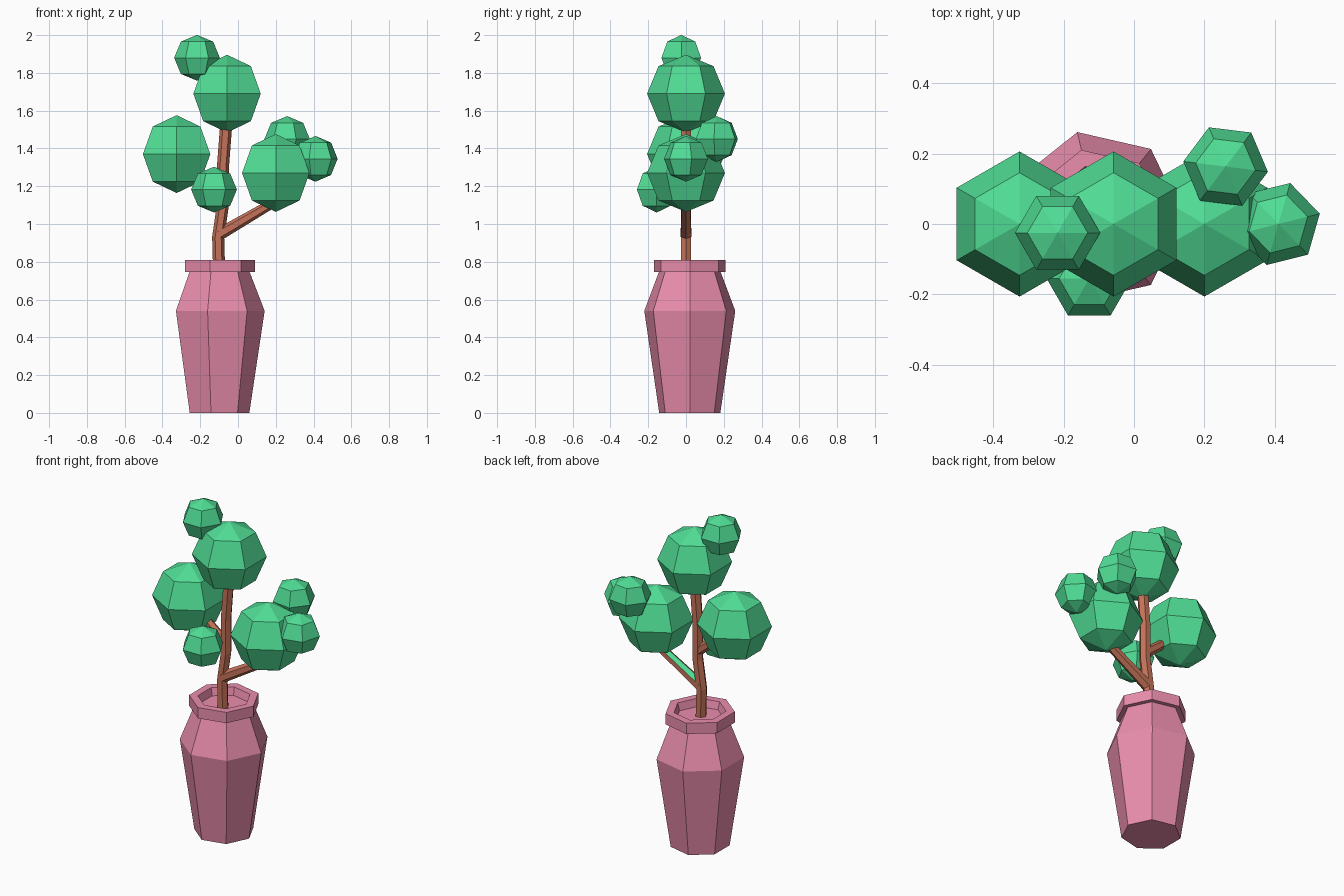
import bpy, bmesh
from math import cos, sin, pi, radians
from mathutils import Vector, Matrix

if "Cube" in bpy.data.objects:
    bpy.data.objects.remove(bpy.data.objects["Cube"])


def material(name, color):
    m = bpy.data.materials.new(name)
    m.diffuse_color = (*color, 1)
    m.use_nodes = True
    m.node_tree.nodes["Principled BSDF"].inputs["Base Color"].default_value = m.diffuse_color
    return m


PINK = material("pink_clay", (0.83, 0.27, 0.42))
GREEN = material("leaf_green", (0.08, 0.72, 0.30))
BROWN = material("bark", (0.56, 0.17, 0.10))


def finish(bm, name, *mats):
    bmesh.ops.recalc_face_normals(bm, faces=bm.faces)
    mesh = bpy.data.meshes.new(name)
    bm.to_mesh(mesh)
    bm.free()
    for m in mats:
        mesh.materials.append(m)
    ob = bpy.data.objects.new(name, mesh)
    bpy.context.collection.objects.link(ob)
    return ob


def skin(bm, rings):
    """Join rings of points with quads and cap both ends."""
    loops = [[bm.verts.new(p) for p in r] for r in rings]
    n = len(loops[0])
    sides = []
    for a, b in zip(loops, loops[1:]):
        for k in range(n):
            j = (k + 1) % n
            sides.append(bm.faces.new((a[k], a[j], b[j], b[k])))
    bm.faces.new(loops[0][::-1])
    bm.faces.new(loops[-1])
    return sides


# Seven-sided pot with rim, inner wall and sunken floor
bm = bmesh.new()
profile = [(0.166, 0), (0.247, 0.54), (0.168, 0.745), (0.195, 0.745),
           (0.195, 0.81), (0.147, 0.81), (0.135, 0.765)]
skin(bm, [[(-0.106 + r * cos(2 * pi * k / 7), 0.02 + r * sin(2 * pi * k / 7), z)
           for k in range(7)] for r, z in profile])
finish(bm, "pot", PINK)


# Six-sided trunk and branches, swept along paths in the xz plane
def limb(name, path, green_face=None):
    pts = [Vector((x, 0, z)) for x, z, r in path]
    side = Vector((0, 1, 0))
    rings = []
    for i, (p, (x, z, r)) in enumerate(zip(pts, path)):
        t = (pts[min(i + 1, len(pts) - 1)] - pts[max(i - 1, 0)]).normalized()
        u = side.cross(t)
        rings.append([p + r * (cos(k * pi / 3) * u + sin(k * pi / 3) * side)
                      for k in range(6)])
    bm = bmesh.new()
    faces = skin(bm, rings)
    if green_face is not None:
        faces[green_face].material_index = 1
    finish(bm, name, BROWN, GREEN)


limb("trunk", [(-0.10, 0.755, 0.032), (-0.105, 0.93, 0.032), (-0.08, 1.10, 0.032),
               (-0.08, 1.30, 0.032), (-0.06, 1.56, 0.032)])
# One strip on the upper back of this branch is green
limb("right_branch", [(-0.10, 0.945, 0.033), (0.20, 1.12, 0.025)], green_face=2)
limb("left_branch", [(-0.08, 1.15, 0.03), (-0.30, 1.33, 0.025)])

# Leaf balls: centre, radius, turn about z
balls = {
    "left_foliage": ((-0.325, 0, 1.37), 0.206, 0),
    "top_foliage": ((-0.058, 0, 1.69), 0.206, 0),
    "right_foliage": ((0.20, 0, 1.27), 0.206, 0),
    "upper_small_foliage": ((-0.217, -0.025, 1.88), 0.121, 30),
    "front_small_foliage": ((-0.127, -0.155, 1.182), 0.121, 30),
    "back_small_foliage": ((0.26, 0.163, 1.45), 0.121, 23),
    "side_small_foliage": ((0.41, 0, 1.345), 0.121, 44),
}
for name, (centre, radius, turn) in balls.items():
    bm = bmesh.new()
    bmesh.ops.create_uvsphere(
        bm, u_segments=6, v_segments=4, radius=radius,
        matrix=Matrix.Translation(centre) @ Matrix.Rotation(radians(turn), 4, 'Z'))
    finish(bm, name, GREEN)
